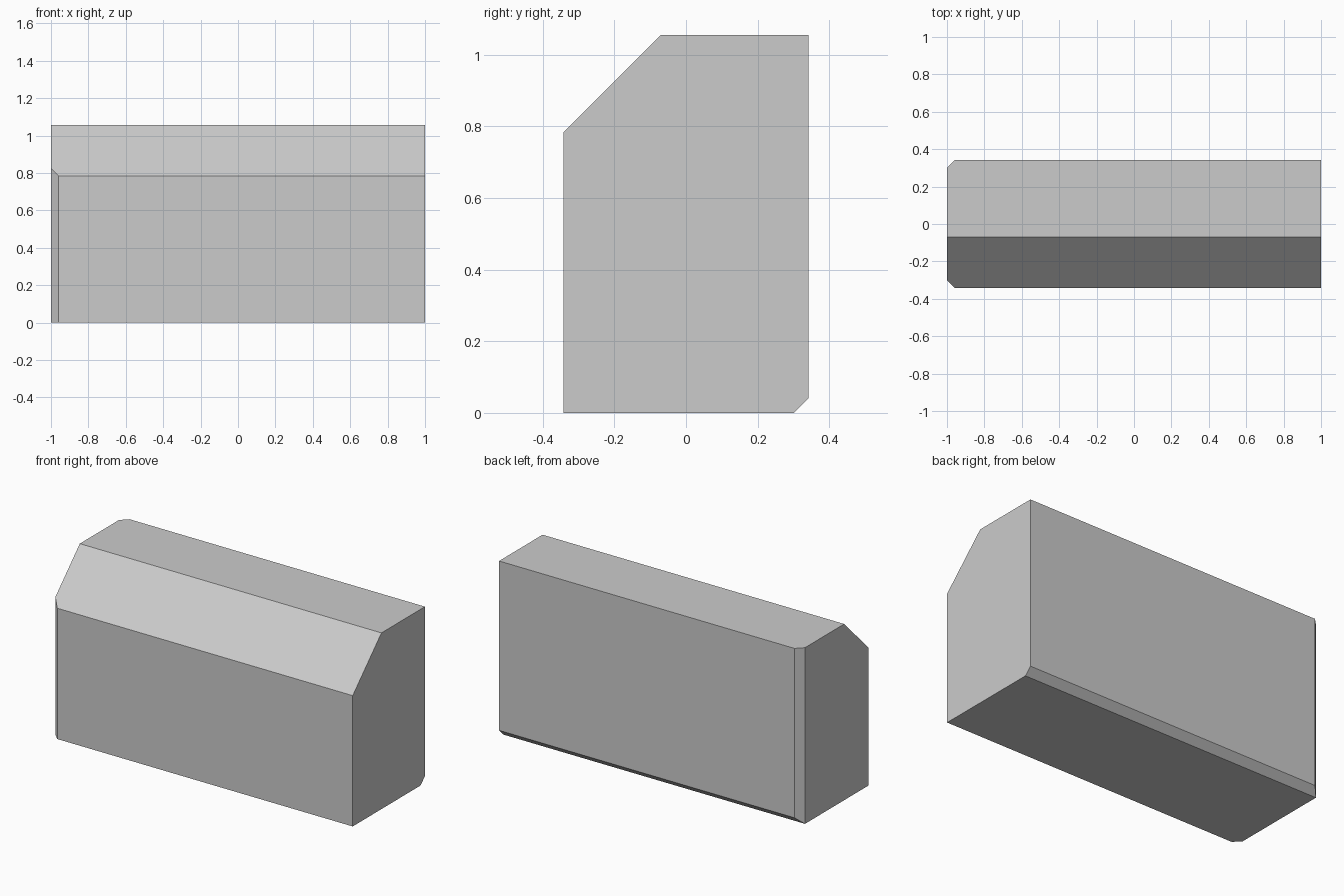
import bpy, bmesh
from mathutils import Vector

if "Cube" in bpy.data.objects:
    bpy.data.objects.remove(bpy.data.objects["Cube"])

HALF_X, HALF_Y, HEIGHT = 1.0, 0.342, 1.056
BIG, SMALL = 0.272, 0.041


def chamfer(bm, corner, normal, size):
    """Slice a 45 degree chamfer off the edge through corner and cap the cut."""
    n = Vector(normal).normalized()
    point = Vector(corner) - n * (size / 2 ** 0.5)
    geom = bm.verts[:] + bm.edges[:] + bm.faces[:]
    cut = bmesh.ops.bisect_plane(bm, geom=geom, plane_co=point, plane_no=n,
                                 dist=1e-5, clear_outer=True)
    rim = [e for e in cut["geom_cut"] if isinstance(e, bmesh.types.BMEdge)]
    bmesh.ops.contextual_create(bm, geom=rim)


# Solid block standing on the ground
bm = bmesh.new()
bmesh.ops.create_cube(bm, size=1)
for v in bm.verts:
    v.co = (v.co.x * 2 * HALF_X, v.co.y * 2 * HALF_Y, (v.co.z + 0.5) * HEIGHT)

# Large slope along the front top edge
chamfer(bm, (0, -HALF_Y, HEIGHT), (0, -1, 1), BIG)
# Small chamfer along the back bottom edge
chamfer(bm, (0, HALF_Y, 0), (0, 1, -1), SMALL)
# Small chamfers on both upright left edges
for side in (-1, 1):
    chamfer(bm, (-HALF_X, side * HALF_Y, 0), (-1, side, 0), SMALL)

bmesh.ops.recalc_face_normals(bm, faces=bm.faces[:])
mesh = bpy.data.meshes.new("chamfered_block")
bm.to_mesh(mesh)
bm.free()
block = bpy.data.objects.new("chamfered_block", mesh)
bpy.context.collection.objects.link(block)
